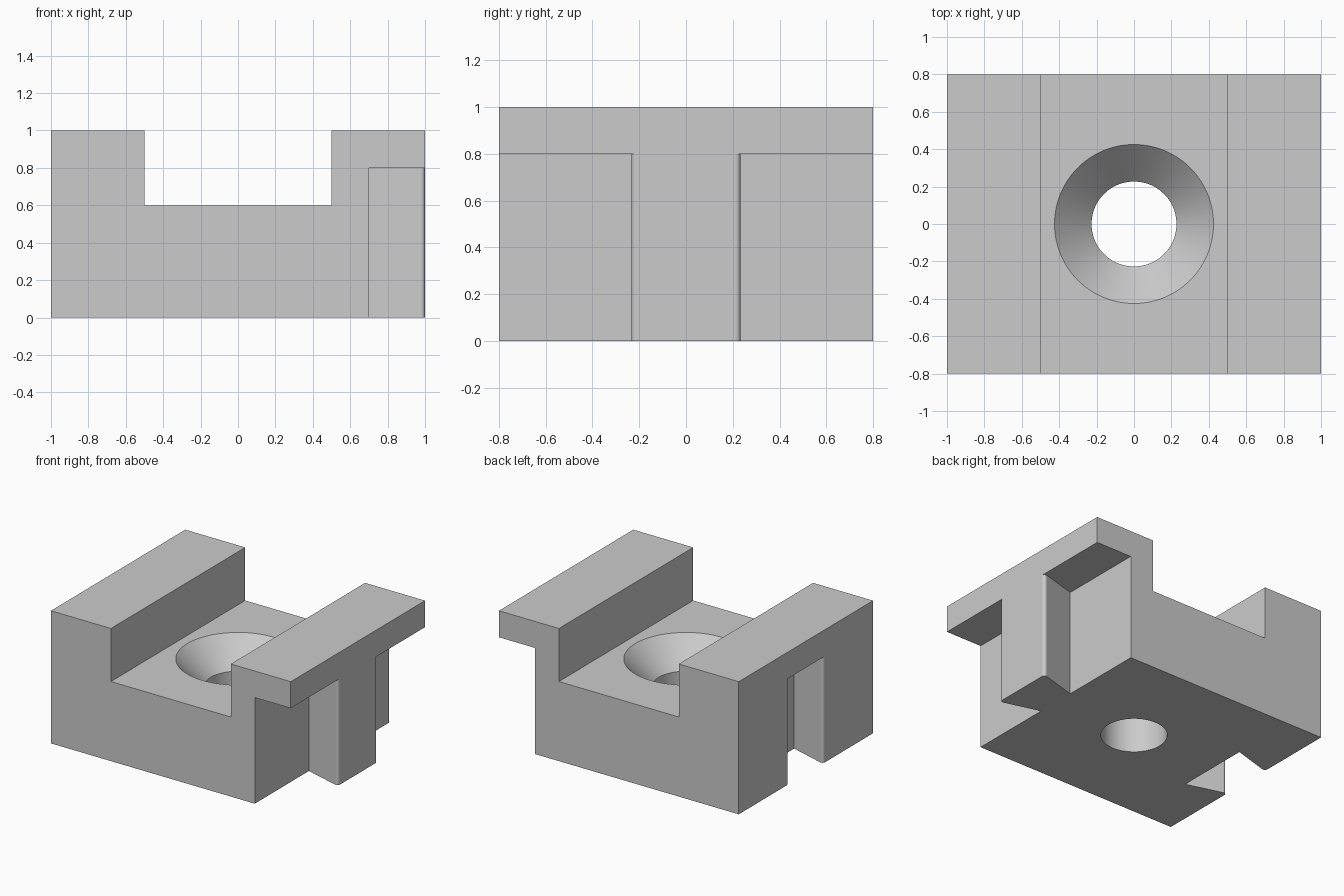
import bpy
import bmesh
import math

if "Cube" in bpy.data.objects:
    bpy.data.objects.remove(bpy.data.objects["Cube"])

grey = bpy.data.materials.new("plain_grey")
grey.use_nodes = True
grey.diffuse_color = (0.6, 0.6, 0.6, 1)
grey.node_tree.nodes["Principled BSDF"].inputs["Base Color"].default_value = grey.diffuse_color


def finish(name, bm):
    bmesh.ops.recalc_face_normals(bm, faces=bm.faces)
    mesh = bpy.data.meshes.new(name)
    bm.to_mesh(mesh)
    bm.free()
    mesh.materials.append(grey)
    obj = bpy.data.objects.new(name, mesh)
    bpy.context.collection.objects.link(obj)
    return obj


def prism(name, outline, low, high, round_corners=(), radius=0.03):
    """Extrude a plan outline upward and round the chosen corners."""
    bm = bmesh.new()
    face = bm.faces.new([bm.verts.new((x, y, low)) for x, y in outline])
    new = bmesh.ops.extrude_face_region(bm, geom=[face])["geom"]
    top = [v for v in new if isinstance(v, bmesh.types.BMVert)]
    bmesh.ops.translate(bm, verts=top, vec=(0, 0, high - low))
    bmesh.ops.recalc_face_normals(bm, faces=bm.faces)

    def picked(edge):
        a, b = (v.co for v in edge.verts)
        return (a - b).xy.length < 1e-5 and any(
            math.dist(a.xy, c) < 1e-4 for c in round_corners)

    edges = [e for e in bm.edges if picked(e)]
    if edges:
        bmesh.ops.bevel(bm, geom=edges, offset=radius, offset_type='OFFSET',
                        segments=8, profile=0.5, affect='EDGES')
    return finish(name, bm)


def box(name, x0, x1, y, low, high):
    return prism(name, [(x0, -y), (x1, -y), (x1, y), (x0, y)], low, high)


def lathe(name, profile, steps=96):
    """Spin a radius/height profile about the vertical axis."""
    bm = bmesh.new()
    verts = [bm.verts.new((r, 0, z)) for r, z in profile]
    edges = [bm.edges.new(pair) for pair in zip(verts, verts[1:])]
    bmesh.ops.spin(bm, geom=verts + edges, axis=(0, 0, 1), cent=(0, 0, 0),
                   angle=math.tau, steps=steps)
    bmesh.ops.remove_doubles(bm, verts=bm.verts, dist=1e-5)
    return finish(name, bm)


def combine(target, tool, operation):
    mod = target.modifiers.new(operation.title(), 'BOOLEAN')
    mod.object, mod.operation, mod.solver = tool, operation, 'EXACT'
    bpy.context.view_layer.objects.active = target
    bpy.ops.object.modifier_apply(modifier=mod.name)
    bpy.data.objects.remove(tool)


# Lower body with a dovetail tab on one side and a matching slot on the other
half = 0.8
tab = [(0.7, -0.155), (1, -0.24), (1, 0.24), (0.7, 0.155)]
slot = [(-1, 0.2), (-0.7, 0.288), (-0.7, -0.288), (-1, -0.2)]
outline = ([(-1, -half), (0.7, -half)] + tab
           + [(0.7, half), (-1, half)] + slot)
block = prism("dovetail_block", outline, 0, 0.8,
              [tab[1], tab[2], slot[0], slot[3]])

# Upper slab overhanging the tab, with a channel between the rails
combine(block, box("upper_slab", -1, 1, half, 0.8, 1), 'UNION')
combine(block, box("channel_cutter", -0.5, 0.5, 1, 0.6, 1.2), 'DIFFERENCE')

# Countersunk hole through the channel floor
hole = lathe("hole_cutter", [(0, -0.1), (0.227, -0.1), (0.227, 0.4),
                             (0.425, 0.6), (0.425, 0.7), (0, 0.7)])
combine(block, hole, 'DIFFERENCE')

# Smooth the round surfaces and keep the flat ones flat
bpy.ops.object.select_all(action='DESELECT')
block.select_set(True)
bpy.context.view_layer.objects.active = block
bpy.ops.object.shade_smooth_by_angle(angle=math.radians(30))
weighted = block.modifiers.new("Weighted Normals", 'WEIGHTED_NORMAL')
weighted.keep_sharp = True
